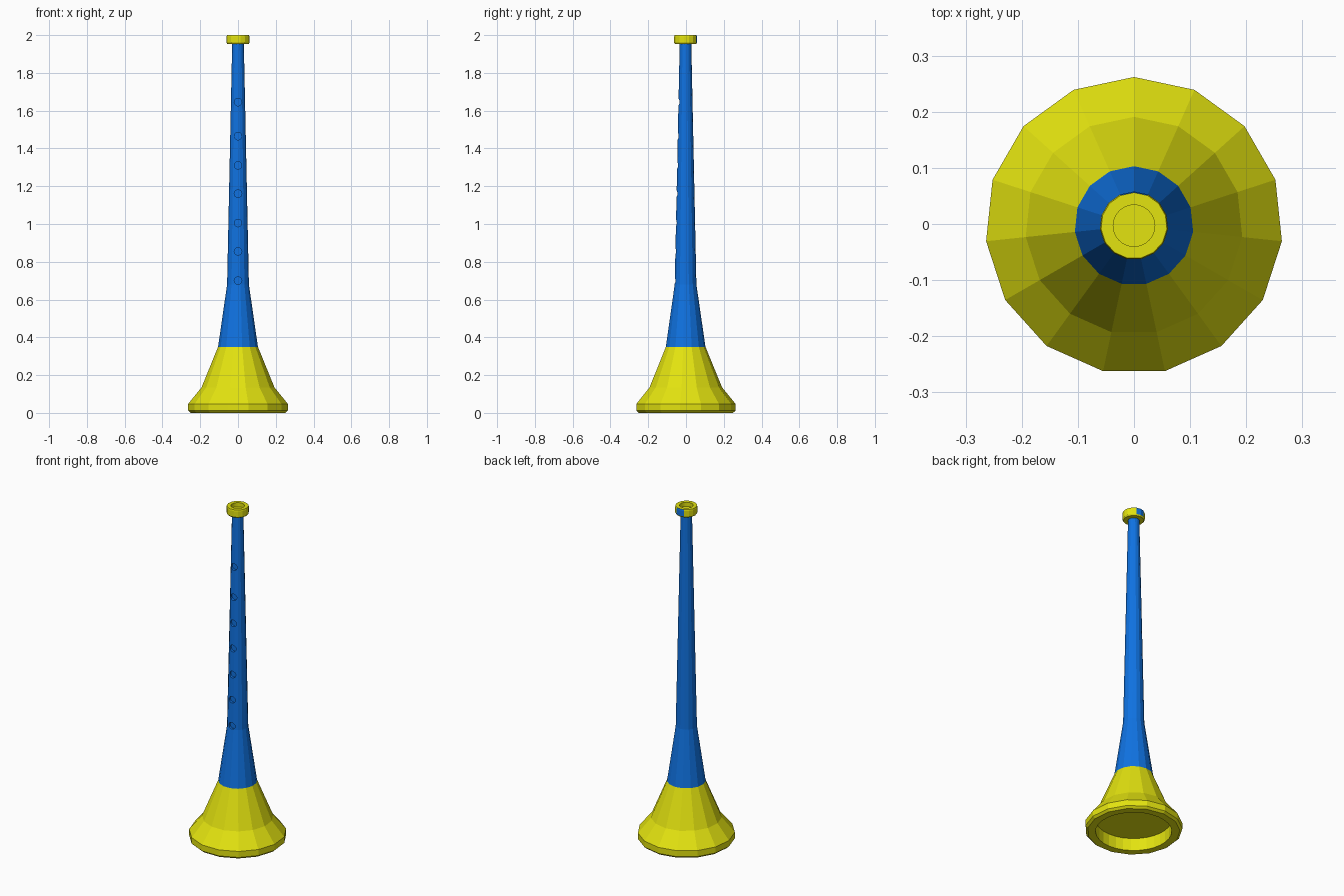
import bpy, bmesh, math
from mathutils import Matrix

if "Cube" in bpy.data.objects:
    bpy.data.objects.remove(bpy.data.objects["Cube"])

SIDES = 15
CY = -0.003  # odd-sided lathe: shift so the bounding box is centred


def material(name, rgb):
    m = bpy.data.materials.new(name)
    m.diffuse_color = (*rgb, 1)
    m.use_nodes = True
    m.node_tree.nodes["Principled BSDF"].inputs["Base Color"].default_value = m.diffuse_color
    return m


YELLOW = material("yellow", (0.77, 0.77, 0.005))
BLUE = material("blue", (0.005, 0.17, 0.76))


def add_object(name, bm, mats):
    mesh = bpy.data.meshes.new(name)
    bmesh.ops.recalc_face_normals(bm, faces=bm.faces)
    bm.to_mesh(mesh)
    bm.free()
    ob = bpy.data.objects.new(name, mesh)
    bpy.context.collection.objects.link(ob)
    for m in mats:
        mesh.materials.append(m)
    return ob


def lathe(name, profile, mats):
    """Closed flat-sided solid from (radius, z) points, one vertex towards +y."""
    bm = bmesh.new()
    rings = []
    for r, z in profile:
        angles = [math.pi / 2 + math.tau * i / SIDES for i in range(SIDES)]
        rings.append([bm.verts.new((r * math.cos(a), CY + r * math.sin(a), z)) for a in angles])
    for low, high in zip(rings, rings[1:]):
        for i in range(SIDES):
            j = (i + 1) % SIDES
            bm.faces.new((low[i], low[j], high[j], high[i]))
    bm.faces.new(rings[0][::-1])
    bm.faces.new(rings[-1])
    return add_object(name, bm, mats)


def cut(target, cylinders, mat):
    """Subtract cylinders given as (radius, depth, segments, matrix)."""
    bm = bmesh.new()
    for r, depth, seg, mtx in cylinders:
        bmesh.ops.create_cone(bm, cap_ends=True, segments=seg, radius1=r, radius2=r,
                              depth=depth, matrix=mtx)
    cutter = add_object(target.name + "_cutter", bm, [mat])
    cutter.hide_render = True
    mod = target.modifiers.new("recess", 'BOOLEAN')
    mod.operation = 'DIFFERENCE'
    mod.solver = 'EXACT'
    mod.object = cutter
    bpy.context.view_layer.objects.active = target
    bpy.ops.object.modifier_apply(modifier=mod.name)
    bpy.data.objects.remove(cutter)


# Flared bell with a shallow opening underneath
bell = lathe("bell", [(0.252, 0), (0.265, 0.012), (0.265, 0.048), (0.194, 0.135),
                      (0.106, 0.35)], [YELLOW])
cut(bell, [(0.207, 0.15, 30, Matrix.Translation((0, CY, 0)))], YELLOW)

# Tapered tube with a row of finger holes down the front
tube = lathe("tube", [(0.106, 0.35), (0.058, 0.68), (0.031, 1.957)], [BLUE])
holes = []
for z in (0.70, 0.855, 1.005, 1.16, 1.31, 1.465, 1.645):
    surface = 0.058 - 0.027 * (z - 0.68) / 1.277
    holes.append((0.02, 0.03, 16, Matrix.Translation((0, CY - surface, z))
                  @ Matrix.Rotation(math.pi / 2, 4, 'X')))
cut(tube, holes, BLUE)

# Mouthpiece ring with a cup on top; two back faces are blue
mouthpiece = lathe("mouthpiece", [(0.056, 1.952), (0.061, 1.96), (0.061, 1.992),
                                  (0.059, 2.0)], [YELLOW, BLUE])
cut(mouthpiece, [(0.037, 0.05, 32, Matrix.Translation((0, CY, 2.0)))], YELLOW)
for p in mouthpiece.data.polygons:
    back = p.normal.y > 0.95 and p.center.y > 0.04
    p.material_index = 1 if back else 0
